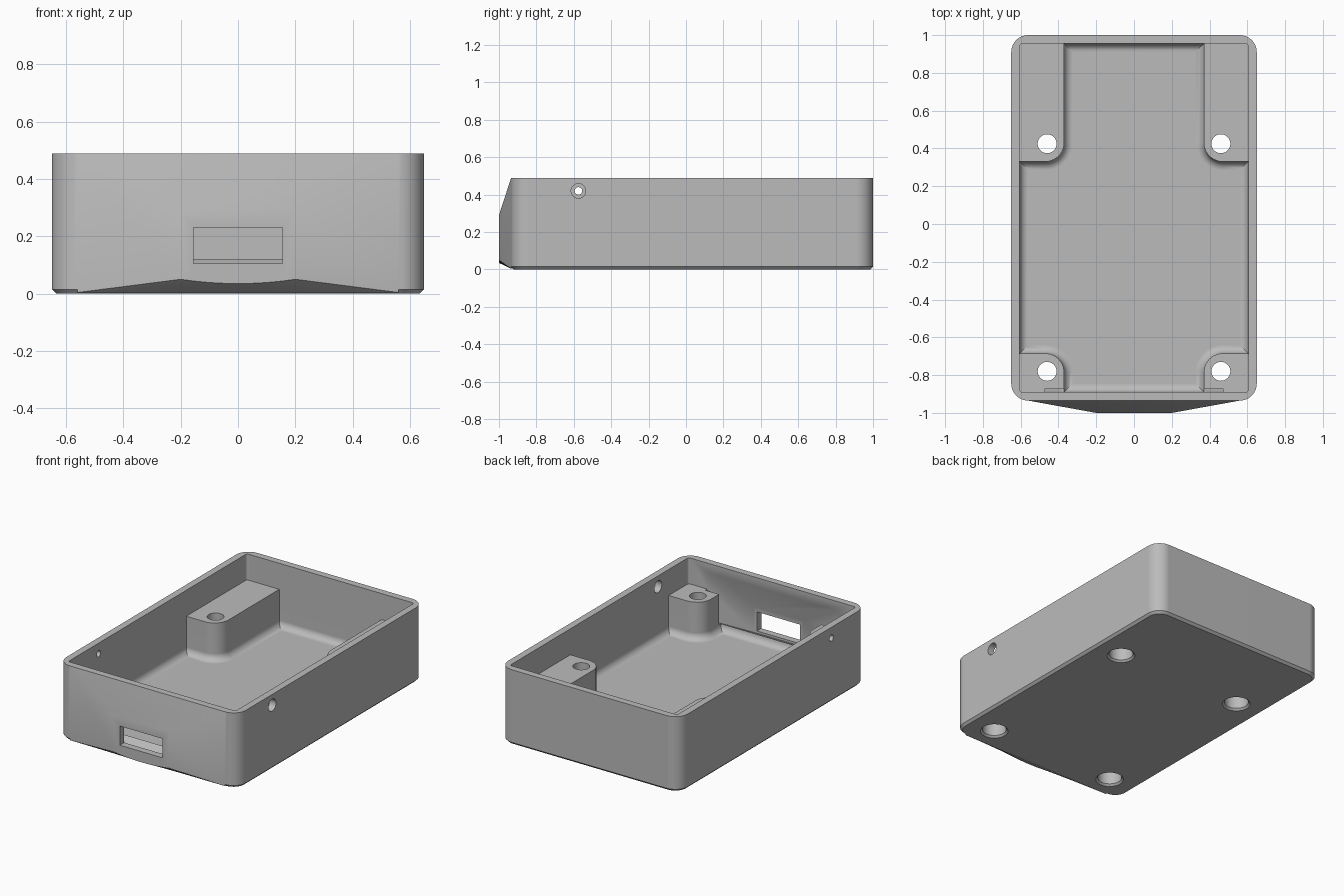
import bpy, bmesh
from math import sin, cos, pi, radians
from mathutils import Vector

cube = bpy.data.objects.get("Cube")
if cube:
    bpy.data.objects.remove(cube)

# Main dimensions
HALF_W, FRONT, BACK, HEIGHT = 0.65, -0.935, 1.0, 0.49
WALL, FLOOR, POST_TOP, FILLET = 0.045, 0.075, 0.32, 0.045

grey = bpy.data.materials.new("matte_grey")
grey.use_nodes = True
colour = (0.5, 0.5, 0.5, 1)
grey.diffuse_color = colour
grey.node_tree.nodes["Principled BSDF"].inputs["Base Color"].default_value = colour


def loft(name, rings, fillet=0):
    """Skin closed rings of points, cap both ends, optionally round the first cap."""
    bm = bmesh.new()
    rows = [[bm.verts.new(p) for p in ring] for ring in rings]
    n = len(rows[0])
    for a, b in zip(rows, rows[1:]):
        for i in range(n):
            j = (i + 1) % n
            bm.faces.new((a[i], a[j], b[j], b[i]))
    first = bm.faces.new(rows[0][::-1])
    bm.faces.new(rows[-1])
    bmesh.ops.recalc_face_normals(bm, faces=bm.faces)
    if fillet:
        bmesh.ops.bevel(bm, geom=list(first.edges), offset=fillet, segments=6,
                        profile=0.5, affect='EDGES', clamp_overlap=False)
    mesh = bpy.data.meshes.new(name)
    bm.to_mesh(mesh)
    bm.free()
    mesh.materials.append(grey)
    obj = bpy.data.objects.new(name, mesh)
    bpy.context.collection.objects.link(obj)
    return obj


def arc(cx, cy, r, start, end, steps=10):
    return [(cx + r * cos(start + (end - start) * i / steps),
             cy + r * sin(start + (end - start) * i / steps)) for i in range(steps + 1)]


def rounded(inset, r):
    """Rounded rectangle following the case outline."""
    x, y0, y1 = HALF_W - inset - r, FRONT + inset + r, BACK - inset - r
    corners = [(x, y1), (-x, y1), (-x, y0), (x, y0)]
    return [p for k, c in enumerate(corners)
            for p in arc(*c, r, k * pi / 2, (k + 1) * pi / 2)]


def at_z(points, z):
    return [Vector((x, y, z)) for x, y in points]


def circle(r, steps=40):
    return [(r * cos(2 * pi * i / steps), r * sin(2 * pi * i / steps)) for i in range(steps)]


def combine(target, tool, operation='DIFFERENCE'):
    mod = target.modifiers.new(tool.name, 'BOOLEAN')
    mod.operation, mod.solver, mod.object = operation, 'EXACT', tool
    bpy.ops.object.select_all(action='DESELECT')
    bpy.context.view_layer.objects.active = target
    target.select_set(True)
    bpy.ops.object.modifier_apply(modifier=mod.name)
    bpy.data.objects.remove(tool)


def nose_ring(y, half, low, high, bow=0.0):
    """Rectangle facing the front with a bowed lower edge."""
    steps = [i / 6 - 1 for i in range(13)]
    ring = [Vector((half * t, y, low - bow * (1 - t * t))) for t in steps]
    return ring + [Vector((half, y, high)), Vector((-half, y, high))]


# Outer case with chamfered underside
case = loft("case", [at_z(rounded(0.015, 0.075), 0), at_z(rounded(0, 0.09), 0.015),
                     at_z(rounded(0, 0.09), HEIGHT)])

# Tapered nose on the front
nose = loft("nose", [nose_ring(FRONT + 0.02, 0.56, 0.004, HEIGHT),
                     nose_ring(FRONT, 0.56, 0.004, HEIGHT),
                     nose_ring(-1.0, 0.2, 0.05, 0.29, 0.015)])
combine(case, nose, 'UNION')

# Lower cavity, running around the four screw posts
ix, iy0, iy1 = HALF_W - WALL, FRONT + WALL, BACK - WALL
px, py0, py1, r = 0.37, -0.685, 0.33, 0.1
half = [(px, iy0)] + arc(px + r, py0 - r, r, pi, pi / 2) + [(ix, py0), (ix, py1)]
half += arc(px + r, py1 + r, r, -pi / 2, -pi) + [(px, iy1)]
outline = half + [(-x, y) for x, y in reversed(half)]
combine(case, loft("lower_cavity", [at_z(outline, FLOOR), at_z(outline, 0.6)], FILLET))

# Upper cavity above the posts
upper = rounded(WALL, 0.015)
combine(case, loft("upper_cavity", [at_z(upper, POST_TOP), at_z(upper, 0.6)]))

# Hollow inside the nose, and the slot through its tip
combine(case, loft("nose_hollow", [nose_ring(iy0 + 0.02, 0.47, 0.12, 0.43),
                                   nose_ring(iy0, 0.47, 0.12, 0.43),
                                   nose_ring(-0.955, 0.18, 0.09, 0.26)]))
combine(case, loft("slot", [nose_ring(-0.93, 0.155, 0.105, 0.23),
                            nose_ring(-1.1, 0.155, 0.105, 0.23)]))

# Counterbored screw holes through the posts
bore = [(0.095, -0.01), (0.073, 0.012), (0.073, 0.22), (0.05, 0.22), (0.05, 0.6)]
for x in (-0.46, 0.46):
    for y in (-0.78, 0.425):
        rings = [[Vector((x + u, y + v, z)) for u, v in circle(rad)] for rad, z in bore]
        combine(case, loft("screw_hole", rings))

# Side holes: wide on the left wall, narrow on the right wall
for side, rad in ((1, 0.039), (-1, 0.02)):
    rings = [[Vector((side * x, -0.575 + u, 0.42 + v)) for u, v in circle(rad)]
             for x in (0.5, 0.8)]
    combine(case, loft("side_hole", rings))

# Smooth curves, crisp edges
bpy.ops.object.select_all(action='DESELECT')
case.select_set(True)
bpy.context.view_layer.objects.active = case
bpy.ops.object.shade_smooth_by_angle(angle=radians(30))
weighted = case.modifiers.new("weighted_normals", 'WEIGHTED_NORMAL')
weighted.keep_sharp = True
